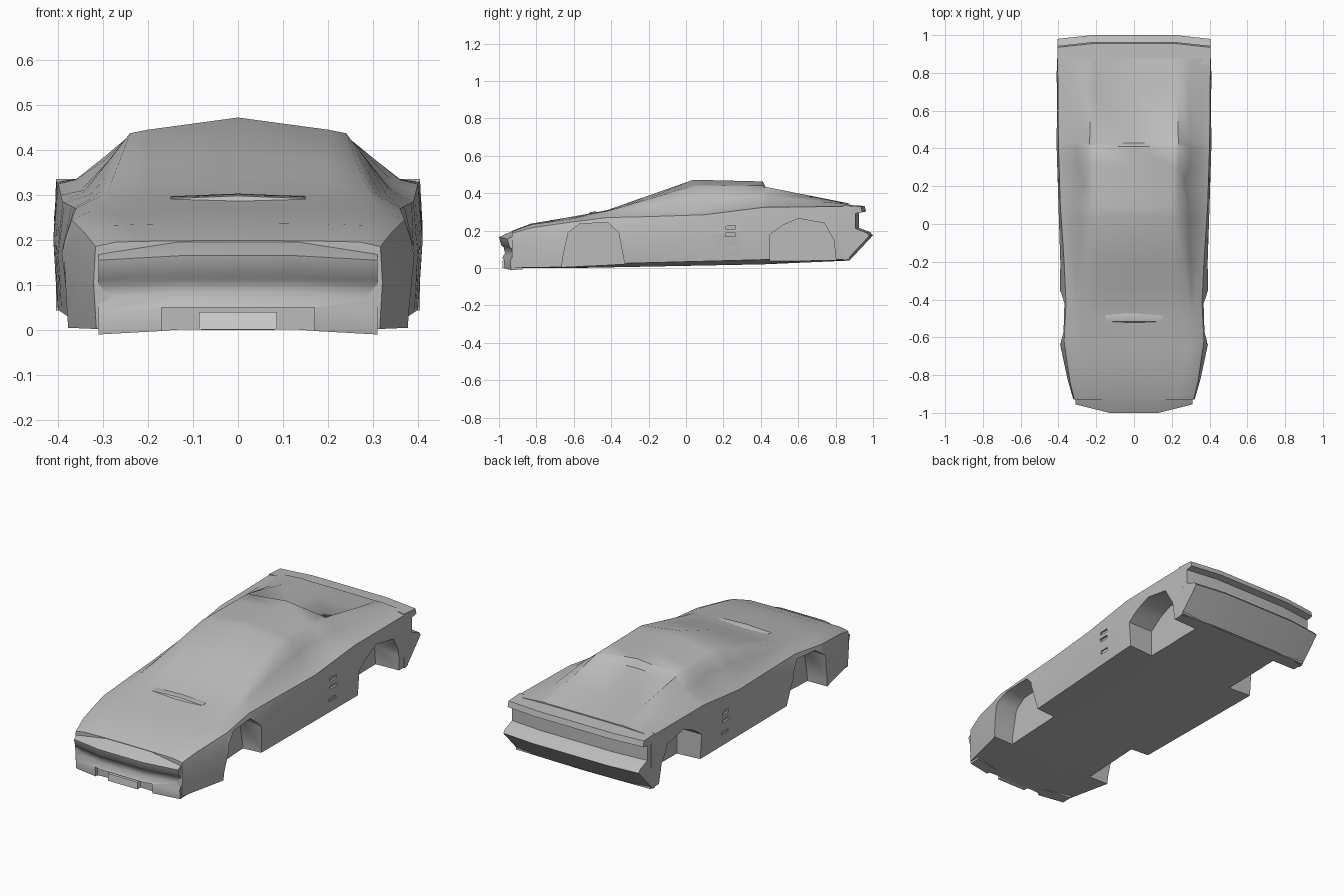
import bpy
import bmesh

default_cube = bpy.data.objects.get("Cube")
if default_cube:
    bpy.data.objects.remove(default_cube, do_unlink=True)


def make_material(name, grey):
    material = bpy.data.materials.new(name)
    material.use_nodes = True
    colour = (grey, grey, grey, 1)
    material.diffuse_color = colour
    material.node_tree.nodes["Principled BSDF"].inputs["Base Color"].default_value = colour
    return material


body_grey = make_material("body grey", 0.5)
plate_grey = make_material("light plate grey", 0.7)


def make_object(name, verts, faces, material):
    """Create an object with outward normals from verts and faces."""
    mesh = bpy.data.meshes.new(name)
    mesh.from_pydata(verts, [], faces)
    bm = bmesh.new()
    bm.from_mesh(mesh)
    bmesh.ops.remove_doubles(bm, verts=bm.verts, dist=0.0001)
    bmesh.ops.recalc_face_normals(bm, faces=bm.faces)
    bm.to_mesh(mesh)
    bm.free()
    mesh.materials.append(material)
    obj = bpy.data.objects.new(name, mesh)
    bpy.context.collection.objects.link(obj)
    return obj


def bridge(name, rings, material):
    """Skin a row of equally sized closed rings and cap both ends."""
    count = len(rings[0])
    verts = [point for ring in rings for point in ring]
    faces = [tuple(range(count)), tuple(range(len(verts) - count, len(verts)))]
    for r in range(len(rings) - 1):
        for i in range(count):
            j = (i + 1) % count
            a, b = r * count, (r + 1) * count
            faces.append((a + i, a + j, b + j, b + i))
    return make_object(name, verts, faces, material)


def extrude_across(name, profile, slices, material):
    """Sweep a side profile across x; each slice is (x, y shift, z shift)."""
    rings = [[(x, y + dy, z + dz) for y, z in profile] for x, dy, dz in slices]
    return bridge(name, rings, material)


def box(name, x, y, z, material):
    """Box from (low, high) ranges."""
    profile = [(y[0], z[0]), (y[1], z[0]), (y[1], z[1]), (y[0], z[1])]
    return extrude_across(name, profile, [(x[0], 0, 0), (x[1], 0, 0)], material)


def cut(target, cutter):
    """Subtract the cutter from the target, then delete it."""
    cutter.hide_render = True
    modifier = target.modifiers.new("cut", "BOOLEAN")
    modifier.operation = "DIFFERENCE"
    modifier.solver = "EXACT"
    modifier.object = cutter
    bpy.context.view_layer.objects.active = target
    bpy.ops.object.modifier_apply(modifier=modifier.name)
    bpy.data.objects.remove(cutter, do_unlink=True)


def sample(guide, y):
    """Linear (x, z) along a guide line of (y, x, z) points."""
    if y <= guide[0][0]:
        return guide[0][1:]
    for (ya, xa, za), (yb, xb, zb) in zip(guide, guide[1:]):
        if y <= yb:
            t = (y - ya) / (yb - ya)
            return xa + (xb - xa) * t, za + (zb - za) * t
    return guide[-1][1:]


# Lengthwise guide lines of the left half, from floor to roof
floor_centre = [(-1, 0, 0), (-.6, 0, 0), (.42, 0, .02), (.92, 0, .042)]
sill = [(-.95, .31, .002), (-.66, .378, .005), (-.34, .37, .025),
        (.42, .40, .045), (.92, .40, .045)]
waist = [(-.95, .315, .10), (-.83, .35, .13), (-.62, .395, .17), (-.2, .39, .18),
         (.1, .40, .18), (.42, .41, .2), (.7, .412, .2), (.92, .406, .2)]
shoulder = [(-1, .30, .165), (-.83, .34, .215), (-.62, .37, .245), (-.42, .36, .27),
            (-.2, .37, .275), (.1, .39, .285), (.42, .40, .325), (.92, .405, .33)]
belt = [(-1, .25, .17), (-.83, .3, .232), (-.62, .33, .262), (-.42, .32, .29),
        (-.2, .33, .30), (.22, .345, .315), (.42, .36, .335), (.92, .36, .335)]
roof_edge = [(-1, .13, .172), (-.83, .2, .235), (-.62, .25, .268), (-.42, .29, .305),
             (.04, .24, .437), (.42, .235, .435), (.92, .225, .336)]
roof_inner = [(-1, .07, .172), (-.83, .12, .236), (-.42, .2, .308), (.04, .2, .445),
              (.41, .215, .44), (.43, .215, .418), (.7, .215, .37), (.92, .215, .335)]
roof_centre = [(-1, 0, .172), (-.83, 0, .237), (-.5, 0, .29), (-.42, 0, .31),
               (.04, 0, .472), (.41, 0, .463), (.43, 0, .422), (.7, 0, .375), (.92, 0, .335)]


def half_section(y):
    lower = [sample(g, y) for g in (floor_centre, sill, waist, shoulder, belt)]
    upper = [sample(g, y) for g in (roof_edge, roof_inner, roof_centre)]
    # The side glass sinks in ahead of the rear pillar
    sink = .025 if abs(y - .22) < .01 else 0
    glass = ((lower[-1][0] + upper[0][0]) / 2 - sink, (lower[-1][1] + upper[0][1]) / 2)
    return lower + [glass] + upper


# Main body shell
stations = [-.93, -.83, -.66, -.62, -.5, -.42, -.34, -.2, .04, .1, .22, .3, .41, .43, .7, .875]
rings = []
for y in stations:
    half = half_section(y)
    ring = [(x, y, z) for x, z in half]
    ring += [(-x, y, z) for x, z in reversed(half[1:-1])]
    rings.append(ring)
body = bridge("body_shell", rings, body_grey)

# Wheel arches
front_arch = [(-.668, -.05), (-.66, .05), (-.63, .19), (-.57, .235), (-.42, .245),
              (-.36, .19), (-.33, .03), (-.33, -.05)]
rear_arch = [(.45, -.05), (.45, .18), (.52, .23), (.6, .265), (.74, .24),
             (.79, .15), (.812, -.05)]
for side in (-1, 1):
    for arch in (front_arch, rear_arch):
        slices = [(side * .26, 0, 0), (side * .5, 0, 0)]
        cut(body, extrude_across("arch_cutter", arch, slices, body_grey))
    # Intake slots behind the doors
    for height in (.10, .17, .21):
        span = sorted((side * .392, side * .45))
        slot = box("slot_cutter", span, (.21, .265), (height, height + .018), body_grey)
        cut(body, slot)

# Nose with bumper grooves and a lower intake
nose_profile = [(-.92, .002), (-.98, 0), (-.985, .05), (-.968, .08), (-.975, .112),
                (-.988, .122), (-1, .165), (-.97, .18), (-.92, .2)]
nose_slices = [(-.31, .045, -.01), (-.13, 0, 0), (.13, 0, 0), (.31, .045, -.01)]
nose = extrude_across("nose", nose_profile, nose_slices, body_grey)
cut(nose, box("intake_cutter", (-.17, .17), (-1.1, -.955), (-.05, .05), body_grey))
box("front_plate", (-.087, .087), (-.982, -.95), (.001, .04), plate_grey)

# Tail with overhanging lip, recessed panel and sloped bumper
tail_profile = [(.86, .046), (.88, .046), (1, .175), (.985, .192), (.925, .215),
                (.925, .295), (.963, .302), (.955, .332), (.86, .338)]
tail_slices = [(-.404, -.02, -.003), (-.22, 0, 0), (.22, 0, 0), (.404, -.02, -.003)]
tail = extrude_across("tail", tail_profile, tail_slices, body_grey)

# Raised cowl strip at the foot of the windscreen
cowl_profile = [(-.53, .275), (-.515, .298), (-.485, .303), (-.46, .29)]
cowl_slices = [(-.15, 0, -.006), (0, 0, 0), (.15, 0, -.006)]
cowl = extrude_across("cowl_strip", cowl_profile, cowl_slices, body_grey)

# Soft shading over the panels, crisp at cut edges
for obj in (body, nose, tail, cowl):
    bpy.ops.object.select_all(action="DESELECT")
    obj.select_set(True)
    bpy.context.view_layer.objects.active = obj
    bpy.ops.object.shade_smooth_by_angle(angle=.75)
